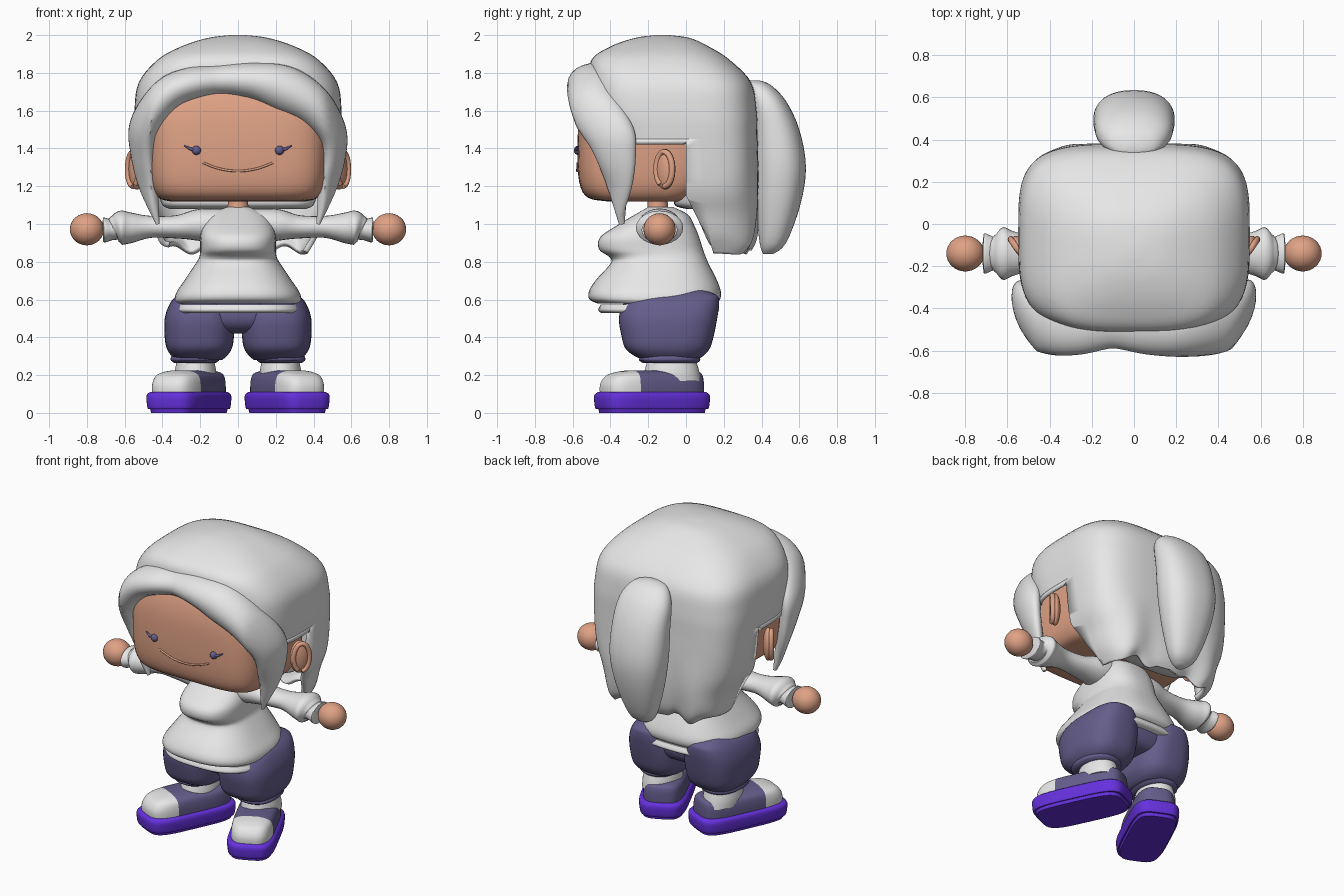
import bpy, bmesh, math
from mathutils import Vector

if "Cube" in bpy.data.objects:
    bpy.data.objects.remove(bpy.data.objects["Cube"], do_unlink=True)


def material(name, *rgb):
    mat = bpy.data.materials.new(name)
    mat.use_nodes = True
    mat.diffuse_color = (*rgb, 1)
    mat.node_tree.nodes["Principled BSDF"].inputs["Base Color"].default_value = (*rgb, 1)
    return mat


WHITE = material("soft white", 0.8, 0.8, 0.8)
SKIN = material("warm skin", 0.74, 0.36, 0.235)
PURPLE = material("dusky purple", 0.13, 0.11, 0.26)
VIOLET = material("bright violet", 0.13, 0.03, 0.72)
parts = []


def add_part(name, bm, mats, location=(0, 0, 0), turn=0):
    bmesh.ops.recalc_face_normals(bm, faces=bm.faces)
    mesh = bpy.data.meshes.new(name)
    bm.to_mesh(mesh)
    bm.free()
    for mat in mats:
        mesh.materials.append(mat)
    obj = bpy.data.objects.new(name, mesh)
    obj.location = location
    obj.rotation_euler.z = turn
    bpy.context.scene.collection.objects.link(obj)
    parts.append(obj)
    return obj


def smooth_rows(rows, steps):
    """Catmull-Rom interpolation of any number of values per row."""
    pts = [Vector(r) for r in rows]
    pts = [pts[0]] + pts + [pts[-1]]
    out = []
    for a, b, c, d in zip(pts, pts[1:], pts[2:], pts[3:]):
        for i in range(steps):
            t = i / steps
            out.append(b + (c - a) * t / 2 + (a * 2 - b * 5 + c * 4 - d) * t * t / 2
                       + (b * 3 - a - c * 3 + d) * t ** 3 / 2)
    return out + [pts[-1]]


def skin_rings(rings, closed_start=True):
    bm = bmesh.new()
    loops = [[bm.verts.new(co) for co in ring] for ring in rings]
    n = len(loops[0])
    for low, high in zip(loops, loops[1:]):
        for i in range(n):
            j = (i + 1) % n
            bm.faces.new((low[i], low[j], high[j], high[i]))
    if closed_start:
        bm.faces.new(loops[0][::-1])
    bm.faces.new(loops[-1])
    return bm


def stack(rows, power=2, n=48, steps=4, closed_start=True, rounding=0):
    """Horizontal superellipse rings; each row is height, half width, front, back."""
    rings = []
    levels = smooth_rows(rows, steps)
    for k, (z, rx, front, back) in enumerate(levels):
        exponent = 2 / (power - rounding * (k / len(levels)) ** 3)
        ring = []
        for i in range(n):
            c, s = math.cos(math.tau * i / n), math.sin(math.tau * i / n)
            c, s = (math.copysign(abs(v) ** exponent, v) for v in (c, s))
            ring.append((rx * c, (front + back) / 2 + (back - front) / 2 * s, z))
        rings.append(ring)
    return skin_rings(rings, closed_start)


def tube(rows, n=24, steps=6):
    """Sweep an ellipse along a path; each row is x, y, z, radius, depth radius."""
    path = smooth_rows(rows, steps)
    rings = []
    for i, row in enumerate(path):
        before, after = path[max(i - 1, 0)], path[min(i + 1, len(path) - 1)]
        tangent = Vector((after - before)[:3]).normalized()
        depth = Vector((0, 1, 0))
        depth = (depth - tangent * depth.dot(tangent)).normalized()
        across = tangent.cross(depth)
        angles = [math.tau * k / n for k in range(n)]
        rings.append([Vector(row[:3]) + across * row[3] * math.cos(a)
                      + depth * row[4] * math.sin(a) for a in angles])
    return skin_rings(rings)


def ball(name, mat, location, size, turn=0):
    bm = bmesh.new()
    bmesh.ops.create_uvsphere(bm, u_segments=32, v_segments=20, radius=1)
    bmesh.ops.scale(bm, vec=size, verts=bm.verts)
    return add_part(name, bm, [mat], location, turn)


def cut(bm, point, normal):
    bmesh.ops.bisect_plane(bm, geom=bm.verts[:] + bm.edges[:] + bm.faces[:],
                           plane_co=point, plane_no=normal)


# Head, neck and mouth
add_part("head", stack([(1.12, .36, -.42, 0), (1.14, .42, -.52, .05), (1.22, .46, -.565, .12),
                        (1.4, .475, -.575, .15), (1.6, .465, -.56, .15),
                        (1.75, .38, -.5, .1), (1.8, .25, -.4, 0)], 4.5), [SKIN])
add_part("neck", stack([(1.02, .06, -.21, -.09), (1.16, .05, -.2, -.1)]), [SKIN])
add_part("mouth", tube([(x, -.576 + .1 * x * x, 1.28 + 1.3 * x * x, .006, .006)
                        for x in (-.185, -.1, 0, .1, .185)], 10), [SKIN])

# Main hair: one shell, open around the face and ears, with a scalloped lower edge
hair = stack([(.86, .37, -.2, .33), (.92, .42, -.25, .36), (1.05, .46, -.33, .38),
              (1.2, .515, -.38, .385), (1.45, .543, -.43, .38), (1.6, .548, -.49, .375),
              (1.75, .525, -.51, .345), (1.87, .425, -.5, .23), (1.94, .3, -.4, .12),
              (1.985, .16, -.27, .02), (2, .04, -.16, -.09)], 4, 96, 5, False, 2)
cut(hair, (0, 0, 1.45), (0, 0, 1))
cut(hair, (0, 0, 1.15), (0, 1, 0))
cut(hair, (0, 0, 1.15), (0, 1, .5))
opening = [f for f in hair.faces for c in [f.calc_center_median()]
           if c.z < 1.45 and c.y < max(0, (1.15 - c.z) / 2)]
bmesh.ops.delete(hair, geom=opening, context="FACES")
for v in hair.verts:
    if v.co.z < 1:
        v.co.z += .16 * (1 - v.co.z) * math.sin(32 * v.co.x)
    if v.co.z < 1.3 and v.co.y > .2:
        v.co.y += .04 * (1.3 - v.co.z) * math.cos(20 * v.co.x)
shell = add_part("main_hair", hair, [WHITE]).modifiers.new("thickness", "SOLIDIFY")
shell.thickness = .03
add_part("nape_hair", stack([(1.08, .36, 0, .25), (1.1, .4, -.06, .28), (1.16, .42, -.06, .3)], 4),
         [WHITE])

# Fringe, wrapped back around the temples, and ponytail
fringe = tube([
    (-.425, -.34, 1, .01, .015), (-.475, -.365, 1.2, .05, .055), (-.505, -.41, 1.37, .063, .095),
    (-.495, -.45, 1.52, .08, .13), (-.39, -.475, 1.67, .09, .145), (-.27, -.47, 1.735, .09, .15),
    (-.1, -.45, 1.76, .085, .14), (.08, -.47, 1.755, .1, .15), (.24, -.48, 1.715, .125, .15),
    (.39, -.47, 1.63, .11, .145), (.495, -.44, 1.49, .08, .125), (.51, -.41, 1.36, .06, .095),
    (.475, -.365, 1.2, .05, .055), (.425, -.34, 1, .01, .015)])
for v in fringe.verts:
    v.co.y += .8 * max(0, abs(v.co.x) - .46)
add_part("fringe", fringe, [WHITE])
add_part("ponytail", stack([(.84, .03, .41, .46), (.9, .09, .39, .53), (1.1, .155, .37, .605),
                            (1.3, .19, .36, .635), (1.5, .19, .35, .6), (1.65, .175, .33, .53),
                            (1.735, .12, .32, .45), (1.76, .04, .34, .39)], 2.3), [WHITE])

# Top with full chest and flared hem, hem band, hips
add_part("shirt", stack([(.58, .325, -.47, .16), (.6, .335, -.51, .18), (.64, .325, -.515, .185),
                         (.7, .285, -.48, .165), (.79, .225, -.4, .12), (.825, .205, -.405, .105),
                         (.865, .2, -.46, .09), (.93, .2, -.455, .07), (.99, .185, -.37, .045),
                         (1.05, .145, -.27, .01), (1.09, .06, -.2, -.07)], 2.6), [WHITE])
add_part("hem_band", stack([(.53, .325, -.45, .16), (.545, .335, -.465, .175),
                            (.575, .325, -.45, .16)], 2.8), [WHITE])
add_part("trouser_hips", stack([(.42, .1, -.2, 0), (.435, .18, -.28, .08), (.48, .24, -.325, .12),
                                (.55, .25, -.33, .13), (.62, .2, -.3, .12)], 3), [PURPLE])

# Paired parts
for side, label in ((1, "left"), (-1, "right")):
    turn = side * math.radians(25)

    # Face and hands
    ball(label + "_eye", PURPLE, (side * .22, -.572, 1.39), (.024, .022, .024))
    add_part(label + "_lash", tube([(side * .22, -.578, 1.39, .008, .008),
                                    (side * .25, -.578, 1.397, .008, .008),
                                    (side * .285, -.57, 1.415, .003, .003)], 10), [PURPLE])
    ball(label + "_ear", SKIN, (side * .535, -.11, 1.29), (.032, .062, .108), -1.4 * turn)
    rim = [(side * (.555 + .03 * math.sin(a)), -.115 + .042 * math.sin(a),
            1.29 + .092 * math.cos(a), .014, .016)
           for a in (math.radians(d) for d in range(-150, 181, 30))]
    add_part(label + "_ear_rim", tube(rim, 12, 3), [SKIN])
    ball(label + "_hand", SKIN, (side * .8, -.14, .972), (.09, .085, .085))

    # Sleeve with puffed end and cuff
    sleeve = [(.04, .99, .09, .11), (.2, .995, .085, .11), (.32, .985, .062, .085),
              (.46, .985, .058, .075), (.57, .98, .082, .105), (.62, .98, .09, .125),
              (.65, .975, .07, .095), (.665, .97, .055, .08), (.71, .968, .066, .095),
              (.712, .968, .045, .06)]
    add_part(label + "_sleeve", tube([(side * x, -.14, z, r, d) for x, z, r, d in sleeve]), [WHITE])

    # Trouser leg with cuff, sock
    add_part(label + "_trouser_leg", stack([
        (.28, .12, -.22, .05), (.3, .145, -.27, .09), (.34, .172, -.32, .125),
        (.4, .183, -.34, .145), (.5, .183, -.355, .165), (.58, .155, -.33, .175),
        (.625, .115, -.25, .16), (.66, .06, -.1, .06)], 2.8), [PURPLE], (side * .205, 0, 0))
    add_part(label + "_trouser_cuff", stack([(.265, .11, -.23, .06), (.28, .128, -.25, .075),
             (.3, .125, -.24, .07)], 2.3), [PURPLE], (side * .22, 0, 0), turn / 5)
    add_part(label + "_sock", stack([(.17, .11, -.23, .08), (.22, .11, -.22, .07),
             (.29, .095, -.2, .05)]), [WHITE], (side * .225, 0, 0))

    # Shoe: upper with pale toe cap on a thick sole
    place = (side * .26, -.18, 0)
    upper = stack([(.09, .13, -.28, .28), (.15, .13, -.28, .28), (.195, .12, -.25, .275),
                   (.215, .095, -.2, .26), (.225, .055, -.14, .2)], 3.6)
    cut(upper, (0, -.125, 0), (0, 1, 0))
    for face in upper.faces:
        face.material_index = int(face.calc_center_median().y < -.125)
    add_part(label + "_shoe", upper, [PURPLE, WHITE], place, turn)
    add_part(label + "_sole", stack([(0, .13, -.28, .28), (.02, .135, -.285, .285),
             (.025, .145, -.3, .3), (.09, .15, -.305, .305), (.11, .134, -.287, .287)], 4.2),
             [VIOLET], place, turn)

# Smooth shading with crisp edges kept
bpy.ops.object.select_all(action="DESELECT")
for obj in parts:
    obj.select_set(True)
bpy.context.view_layer.objects.active = parts[0]
bpy.ops.object.shade_smooth_by_angle(angle=math.radians(40))
